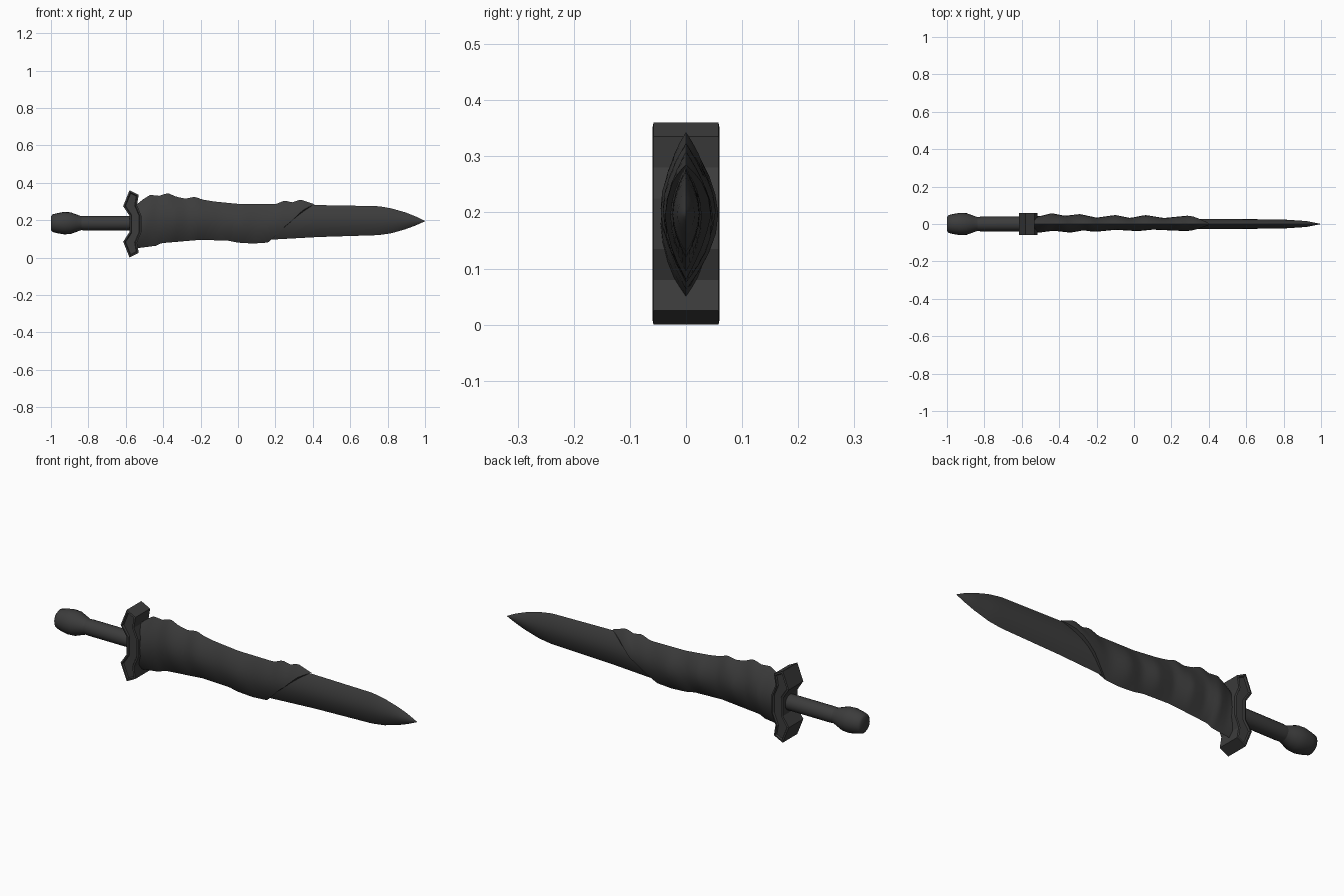
import bpy, bmesh, math

cube = bpy.data.objects.get("Cube")
if cube:
    bpy.data.objects.remove(cube)

steel = bpy.data.materials.new("dark_grey")
steel.use_nodes = True
colour = (0.045, 0.045, 0.045, 1)
steel.diffuse_color = colour
steel.node_tree.nodes["Principled BSDF"].inputs["Base Color"].default_value = colour


def finish(name, bm, angle=None):
    bmesh.ops.remove_doubles(bm, verts=bm.verts, dist=0.0003)
    bmesh.ops.recalc_face_normals(bm, faces=bm.faces)
    mesh = bpy.data.meshes.new(name)
    bm.to_mesh(mesh)
    bm.free()
    obj = bpy.data.objects.new(name, mesh)
    bpy.context.collection.objects.link(obj)
    mesh.materials.append(steel)
    if angle:
        bpy.ops.object.select_all(action='DESELECT')
        obj.select_set(True)
        bpy.context.view_layer.objects.active = obj
        bpy.ops.object.shade_smooth_by_angle(angle=math.radians(angle))
    return obj


def loft(name, rings, angle):
    """Skin a row of closed rings and cap both ends."""
    bm = bmesh.new()
    rows = [[bm.verts.new(p) for p in ring] for ring in rings]
    for a, b in zip(rows, rows[1:]):
        for i in range(len(a)):
            j = (i + 1) % len(a)
            bm.faces.new((a[i], a[j], b[j], b[i]))
    bm.faces.new(rows[0])
    bm.faces.new(rows[-1])
    return finish(name, bm, angle)


def sample(points, x):
    """Linear lookup along a profile."""
    if x <= points[0][0]:
        return points[0][1]
    for (x0, v0), (x1, v1) in zip(points, points[1:]):
        if x <= x1:
            return v0 + (v1 - v0) * (x - x0) / (x1 - x0)
    return points[-1][1]


def lens_ring(s, start, end, slant, top, bottom, back, front, n=12):
    """Pointed oval section, s in 0..1 along the length, ends slanted."""
    ring = []
    for i in range(2 * n):
        a = math.pi * i / n
        t = math.cos(a)
        x = start + s * (end + slant * t - start)
        hi, lo = sample(top, x), sample(bottom, x)
        half = sample(back, x) if i < n else -sample(front, x)
        ring.append((x, half * (1 - abs(t) ** 1.9), (hi + lo) / 2 + t * (hi - lo) / 2))
    return ring


# Blade
blade_top = [(-0.56, 0.27), (0.4, 0.281), (0.75, 0.275), (0.82, 0.263),
             (0.9, 0.24), (0.95, 0.22), (1, 0.195)]
blade_bottom = [(-0.56, 0.1), (0.16, 0.095), (0.43, 0.11), (0.75, 0.12),
                (0.82, 0.13), (0.9, 0.153), (0.95, 0.172), (1, 0.194)]
blade_half = [(0.4, 0.028), (0.8, 0.024), (0.92, 0.016), (1, 0)]
loft("blade", [lens_ring(k / 60, -0.56, 1, 0, blade_top, blade_bottom,
                         blade_half, blade_half) for k in range(61)], 40)

# Cloth wrap with an uneven outline and a slanted end
wrap_top = [(-0.54, 0.285), (-0.51, 0.31), (-0.47, 0.335), (-0.42, 0.33), (-0.375, 0.345),
            (-0.33, 0.325), (-0.28, 0.315), (-0.23, 0.325), (-0.19, 0.31), (-0.13, 0.3),
            (0, 0.287), (0.2, 0.285), (0.25, 0.305), (0.29, 0.295), (0.335, 0.31), (0.41, 0.285)]
wrap_bottom = [(-0.54, 0.05), (-0.44, 0.063), (-0.41, 0.077), (-0.2, 0.095), (-0.05, 0.09),
               (0, 0.08), (0.08, 0.075), (0.155, 0.08), (0.4, 0.1)]
wrap_back = [(-0.5, 0.043), (-0.44, 0.058), (-0.37, 0.044), (-0.29, 0.053), (-0.2, 0.034),
             (-0.1, 0.048), (-0.02, 0.032), (0.06, 0.048), (0.16, 0.032), (0.3, 0.046), (0.41, 0.029)]
wrap_front = [(-0.5, 0.045), (-0.43, 0.036), (-0.34, 0.046), (-0.27, 0.034), (-0.21, 0.042),
              (-0.1, 0.031), (0.02, 0.038), (0.1, 0.03), (0.28, 0.038), (0.41, 0.029)]
loft("cloth_wrap", [lens_ring(k / 56, -0.54, 0.285, 0.125, wrap_top, wrap_bottom,
                              wrap_back, wrap_front) for k in range(57)], 40)

# Grip and rounded pommel, turned around the long axis
AXIS_Z, SIDES = 0.184, 20


def turned(name, profile):
    rings = []
    for x, r in profile:
        angles = [2 * math.pi * i / SIDES for i in range(SIDES)]
        rings.append([(x, r * math.cos(a), AXIS_Z + r * math.sin(a)) for a in angles])
    loft(name, rings, 40)


turned("grip", [(-0.84, 0.037), (-0.82, 0.039), (-0.57, 0.039)])
turned("pommel", [(-1, 0.036), (-0.992, 0.047), (-0.965, 0.054), (-0.93, 0.06), (-0.895, 0.058),
                  (-0.865, 0.047), (-0.84, 0.038), (-0.825, 0.034)])

# Winged guard: upper half outline mirrored downward, with a sunken panel each side
MID = 0.18
upper = [(-0.517, 0.045), (-0.54, 0.1), (-0.531, 0.155), (-0.58, 0.18), (-0.614, 0.095), (-0.581, 0.045)]
outline = upper + [(x, -z) for x, z in reversed(upper)]
bm = bmesh.new()
lower_face = bm.faces.new([bm.verts.new((x, -0.058, MID + z)) for x, z in outline])
grown = bmesh.ops.extrude_face_region(bm, geom=[lower_face])
for v in grown["geom"]:
    if isinstance(v, bmesh.types.BMVert):
        v.co.y = 0.058
bmesh.ops.recalc_face_normals(bm, faces=bm.faces)
for face in [f for f in bm.faces if len(f.verts) == len(outline)]:
    bmesh.ops.inset_region(bm, faces=[face], thickness=0.008, depth=0.002, use_even_offset=True)
    bmesh.ops.inset_region(bm, faces=[face], thickness=0.004, depth=-0.008, use_even_offset=True)
finish("guard", bm)
